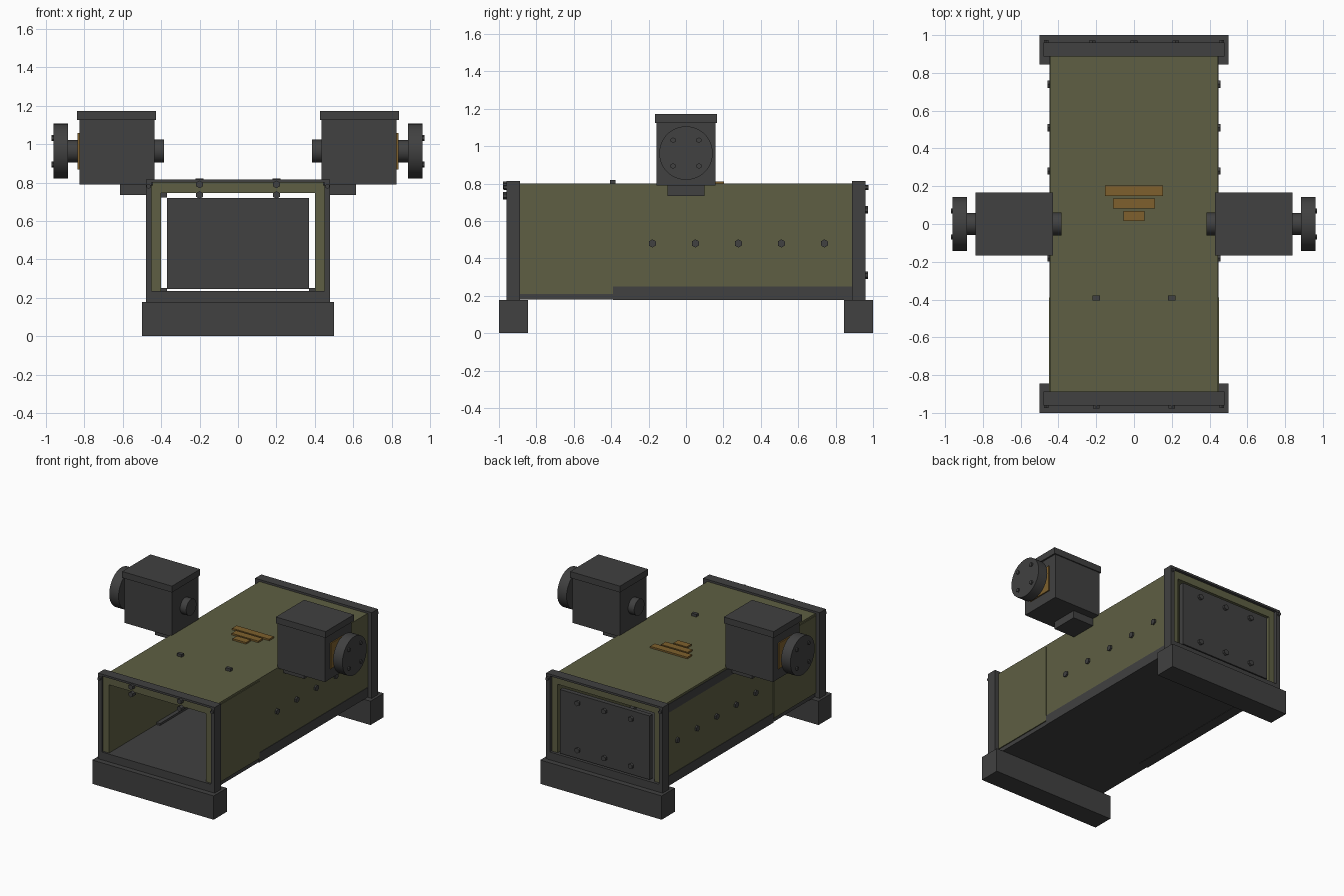
import bpy, bmesh, math
from mathutils import Matrix, Vector

cube = bpy.data.objects.get("Cube")
if cube:
    bpy.data.objects.remove(cube, do_unlink=True)


def material(name, rgb):
    m = bpy.data.materials.new(name)
    m.use_nodes = True
    m.diffuse_color = (*rgb, 1)
    bsdf = next(n for n in m.node_tree.nodes if n.type == 'BSDF_PRINCIPLED')
    bsdf.inputs["Base Color"].default_value = (*rgb, 1)
    return m


GREY = material("dark grey steel", (0.052, 0.052, 0.052))
GREEN = material("olive green paint", (0.112, 0.114, 0.056))
AMBER = material("amber brass", (0.21, 0.118, 0.026))


def finish(name, bm, mat):
    mesh = bpy.data.meshes.new(name)
    bm.to_mesh(mesh)
    bm.free()
    mesh.materials.append(mat)
    ob = bpy.data.objects.new(name, mesh)
    bpy.context.collection.objects.link(ob)
    return ob


def box(name, xs, ys, zs, mat=GREY):
    """Box from the low and high limits on each axis."""
    lo, hi = (Vector(c) for c in zip(*(sorted(p) for p in (xs, ys, zs))))
    bm = bmesh.new()
    size = Matrix.Diagonal((*(hi - lo), 1))
    bmesh.ops.create_cube(bm, size=1, matrix=Matrix.Translation((lo + hi) / 2) @ size)
    return finish(name, bm, mat)


def rod(name, start, end, radius, sides=6, mat=GREY):
    """Cylinder between two points; round ones are smooth shaded."""
    a, b = Vector(start), Vector(end)
    turn = (b - a).to_track_quat('Z', 'Y').to_matrix().to_4x4()
    bm = bmesh.new()
    bmesh.ops.create_cone(bm, cap_ends=True, segments=sides, radius1=radius, radius2=radius,
                          depth=(b - a).length, matrix=Matrix.Translation((a + b) / 2) @ turn)
    for f in bm.faces:
        f.smooth = sides > 6 and len(f.verts) == 4
    for e in bm.edges:
        e.smooth = all(len(f.verts) == 4 for f in e.link_faces)
    return finish(name, bm, mat)


# Crate shell: floor, top and rear panel
box("floor_panel", (-0.443, 0.443), (-0.94, 0.94), (0.18, 0.235))
box("top_panel", (-0.445, 0.445), (-0.95, 0.94), (0.745, 0.80), GREEN)
box("rear_panel", (-0.37, 0.37), (0.92, 0.955), (0.245, 0.72))
for x in (-0.22, 0, 0.22):
    for z in (0.31, 0.66):
        rod("rear_panel_bolt", (x, 0.95, z), (x, 0.972, z), 0.02)

# Feet and end frames
for end, e in (("front", -1), ("rear", 1)):
    box(end + "_foot", (-0.5, 0.5), (e * 0.845, e), (0, 0.177))
    frame_y = (e * 0.887, e * 0.96)
    box(end + "_frame_top_bar", (-0.48, 0.48), frame_y, (0.80, 0.815))
    box(end + "_frame_bottom_bar", (-0.48, 0.48), frame_y, (0.177, 0.235))
    for s in (-1, 1):
        box(end + "_frame_post", (s * 0.45, s * 0.48), frame_y, (0.177, 0.812))
        rod("corner_bolt", (s * 0.465, e * 0.95, 0.78), (s * 0.465, e * 0.975, 0.78), 0.013)

# Hinge bolts along the open front
for x in (-0.2, 0.2):
    for z in (0.735, 0.79):
        rod("front_bolt", (x, -0.94, z), (x, -0.978, z), 0.02)
    box("top_stud", (x - 0.02, x + 0.02), (-0.405, -0.378), (0.79, 0.82))

for side, s in (("left", 1), ("right", -1)):
    # Side walls, edge rails and wall bolts
    box(side + "_wall_front", (s * 0.40, s * 0.45), (-0.945, -0.39), (0.21, 0.785), GREEN)
    box(side + "_wall_rear", (s * 0.40, s * 0.445), (-0.39, 0.94), (0.21, 0.785), GREEN)
    box(side + "_lower_rail", (s * 0.37, s * 0.448), (-0.39, 0.89), (0.178, 0.25))
    for i in range(5):
        y = -0.18 + 0.23 * i
        rod(side + "_wall_bolt", (s * 0.43, y, 0.48), (s * 0.457, y, 0.48), 0.022)

    # Side motor with bracket, lid, shaft and flange
    cz = 0.963
    box(side + "_motor_housing", (s * 0.435, s * 0.826), (-0.158, 0.158), (0.79, 1.13))
    box(side + "_motor_lid", (s * 0.428, s * 0.838), (-0.166, 0.166), (1.125, 1.172))
    box(side + "_motor_bracket", (s * 0.43, s * 0.615), (-0.1, 0.1), (0.735, 0.795))
    box(side + "_motor_plate", (s * 0.82, s * 0.835), (-0.1, 0.1), (cz - 0.095, cz + 0.095), AMBER)
    rod(side + "_inner_knob", (s * 0.385, 0, cz), (s * 0.45, 0, cz), 0.06, 32)
    rod(side + "_motor_shaft", (s * 0.82, 0, cz), (s * 0.89, 0, cz), 0.058, 32)
    rod(side + "_motor_flange", (s * 0.884, 0, cz), (s * 0.96, 0, cz), 0.143, 48)
    for dy in (-0.069, 0.069):
        for dz in (-0.069, 0.069):
            rod(side + "_flange_bolt", (s * 0.95, dy, cz + dz), (s * 0.97, dy, cz + dz), 0.015)

# Upper edge rail on one side only
box("right_upper_rail", (-0.448, -0.37), (-0.39, 0.89), (0.722, 0.785))

# Stepped brass bars on the top
for i, half in enumerate((0.055, 0.11, 0.153)):
    y = 0.015 + 0.067 * i
    box("top_bar_mark", (-half, half), (y, y + 0.054), (0.79, 0.812), AMBER)
